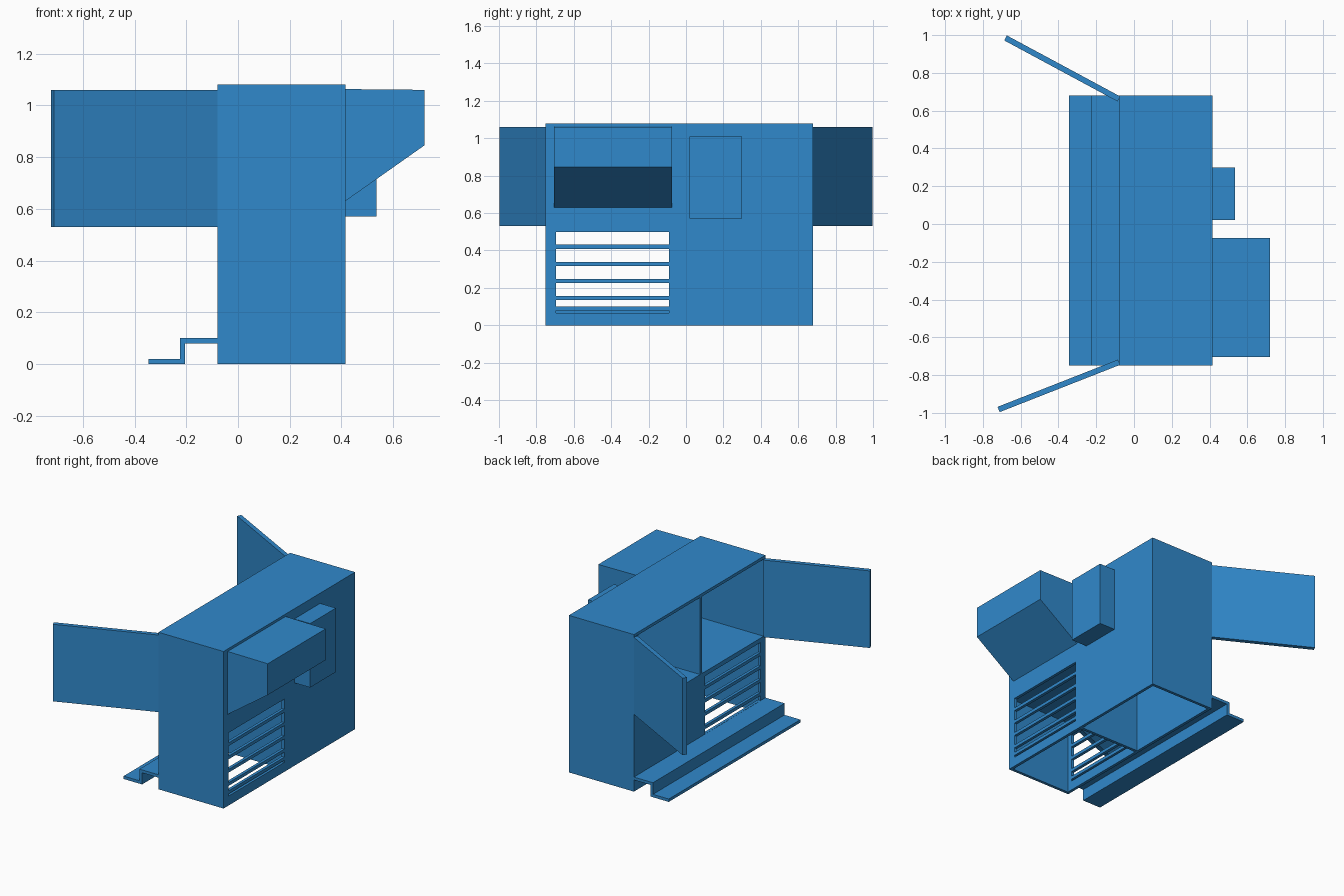
import bpy
from math import atan2
from mathutils import Matrix, Vector

if "Cube" in bpy.data.objects:
    bpy.data.objects.remove(bpy.data.objects["Cube"])

mat = bpy.data.materials.new("blue_paint")
mat.diffuse_color = (0.03, 0.25, 0.60, 1)
mat.use_nodes = True
mat.node_tree.nodes["Principled BSDF"].inputs["Base Color"].default_value = mat.diffuse_color


def mesh_object(name, verts, faces):
    me = bpy.data.meshes.new(name)
    me.from_pydata(verts, [], faces)
    me.materials.append(mat)
    ob = bpy.data.objects.new(name, me)
    bpy.context.collection.objects.link(ob)
    return ob


def extrude_y(name, profile, y0, y1):
    """Solid from an (x, z) outline, counter-clockwise seen from -y."""
    n = len(profile)
    verts = [(x, y, z) for y in (y0, y1) for x, z in profile]
    faces = [tuple(range(n)), tuple(range(2 * n - 1, n - 1, -1))]
    faces += [(i, i + n, (i + 1) % n + n, (i + 1) % n) for i in range(n)]
    return mesh_object(name, verts, faces)


def box(name, x0, x1, y0, y1, z0, z1):
    return extrude_y(name, [(x0, z0), (x1, z0), (x1, z1), (x0, z1)], y0, y1)


X0, X1, Y0, Y1, H = -0.08, 0.415, -0.75, 0.68, 1.08
T = 0.02                      # sheet thickness
YM = -0.06                    # centre divider
SHELF = 0.53
VY0, VY1, VZ0, VZ1 = -0.695, -0.09, 0.065, 0.50   # vent opening

# Cabinet shell, open underneath
box("side_wall_left", X0, X1, Y0, Y0 + T, 0, H - T)
box("side_wall_right", X0, X1, Y1 - T, Y1, 0, H - T)
box("roof", X0, X1, Y0, Y1, H - T, H)
box("divider", X0, X1 - T, YM, YM + T, 0, H - T)
box("shelf", X0, X1 - T, Y0 + T, Y1 - T, SHELF - T, SHELF)


# Walls with a slatted vent; the door-side wall stops at the shelf
def vent_wall(name, x0, x1, top):
    box(name + "_panel", x0, x1, VY1, Y1 - T, 0, top)
    box(name + "_edge", x0, x1, Y0 + T, VY0, 0, top)
    box(name + "_sill", x0, x1, VY0, VY1, 0, VZ0)
    box(name + "_header", x0, x1, VY0, VY1, VZ1, top)
    for i in range(5):
        z = 0.42 - i * 0.0915 if i < 4 else 0.09
        box(f"{name}_slat_{i + 1}", x0, x1, VY0, VY1, z - 0.011, z + 0.011)


vent_wall("outer_wall", X1 - T, X1, H - T)
vent_wall("door_side_wall", X0, X0 + T, SHELF - T)

# Sloped hood and small control box
extrude_y("hood", [(X1, 0.63), (0.72, 0.845), (0.72, 1.06), (X1, 1.063)],
          -0.705, -0.075)
box("control_box", X1, 0.535, 0.02, 0.30, 0.57, 1.01)

# Folded step along the floor
extrude_y("step", [(-0.345, 0), (-0.205, 0), (-0.205, 0.08), (X0, 0.08),
                   (X0, 0.10), (-0.225, 0.10), (-0.225, 0.02), (-0.345, 0.02)],
          Y0, Y1)


# Open doors swung out from the hinge edges
def door(name, hinge, tip):
    d = Vector(tip) - Vector(hinge)
    ob = box(name, 0, d.length, -0.015, 0.015, SHELF, 1.06)
    ob.data.transform(Matrix.Translation((*hinge, 0))
                      @ Matrix.Rotation(atan2(d.y, d.x), 4, 'Z'))


door("door_left", (-0.08, -0.732), (-0.717, -0.982))
door("door_right", (-0.08, 0.662), (-0.68, 0.985))
